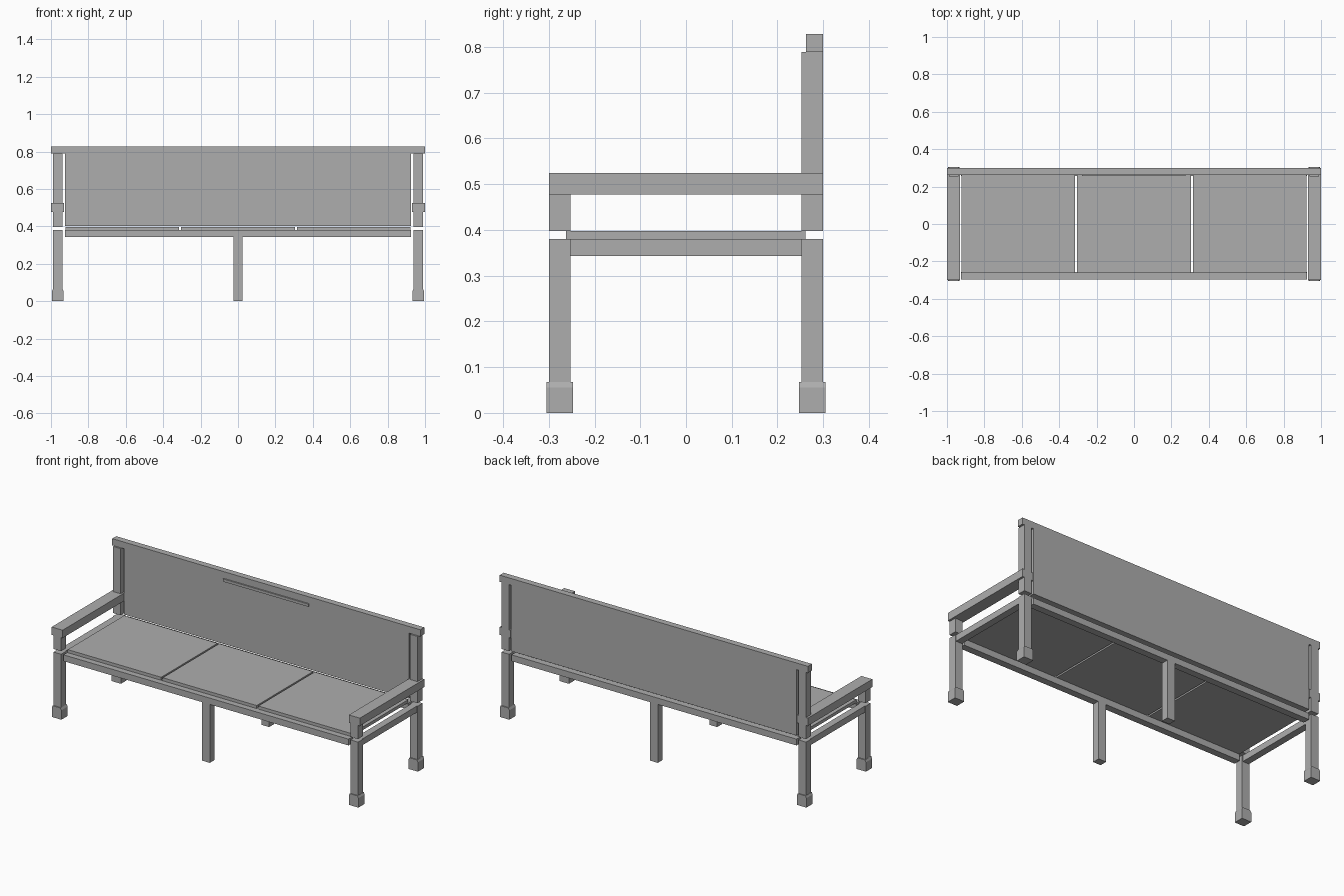
import bpy, bmesh

if "Cube" in bpy.data.objects:
    bpy.data.objects.remove(bpy.data.objects["Cube"])

grey = bpy.data.materials.new("plain grey")
grey.diffuse_color = (0.42, 0.42, 0.42, 1)
grey.use_nodes = True
grey.node_tree.nodes["Principled BSDF"].inputs["Base Color"].default_value = grey.diffuse_color


def box(name, x, y, z, inset_top=None):
    """Box from (min, max) ranges; inset_top=(dx, h) chamfers the two x sides at the top."""
    bm = bmesh.new()
    prof = [(x[0], z[0]), (x[1], z[0])]
    if inset_top:
        dx, h = inset_top
        prof += [(x[1], z[1] - h), (x[1] - dx, z[1]), (x[0] + dx, z[1]), (x[0], z[1] - h)]
    else:
        prof += [(x[1], z[1]), (x[0], z[1])]
    face = bm.faces.new([bm.verts.new((px, y[0], pz)) for px, pz in prof])
    ext = bmesh.ops.extrude_face_region(bm, geom=[face])
    verts = [g for g in ext["geom"] if isinstance(g, bmesh.types.BMVert)]
    bmesh.ops.translate(bm, verts=verts, vec=(0, y[1] - y[0], 0))
    bmesh.ops.recalc_face_normals(bm, faces=bm.faces)
    mesh = bpy.data.meshes.new(name)
    bm.to_mesh(mesh)
    bm.free()
    mesh.materials.append(grey)
    ob = bpy.data.objects.new(name, mesh)
    bpy.context.collection.objects.link(ob)
    return ob


def span(s, a, b):
    """Range a..b on the side given by the sign s."""
    return tuple(sorted((s * a, s * b)))


for sx, side in ((-1, "left"), (1, "right")):
    leg_x = span(sx, 0.939, 0.988)
    for sy, end in ((-1, "front"), (1, "back")):
        # corner legs with wider feet
        leg_y = span(sy, 0.253, 0.299)
        box(f"{side}_{end}_leg", leg_x, leg_y, (0.067, 0.38))
        box(f"{side}_{end}_foot", span(sx, 0.933, 0.995), span(sy, 0.247, 0.305),
            (0, 0.067), (0.006, 0.012))
        # arm supports, the rear ones rise to the top rail
        box(f"{side}_{end}_post", leg_x, leg_y, (0.398, 0.478 if sy < 0 else 0.789))
    # armrest and side rail
    box(f"{side}_armrest", span(sx, 0.929, 1.0), (-0.299, 0.299), (0.478, 0.524))
    box(f"{side}_side_rail", span(sx, 0.943, 0.984), (-0.253, 0.253), (0.343, 0.38))

# long seat rails and middle legs
for sy, end in ((-1, "front"), (1, "back")):
    box(f"{end}_seat_rail", (-0.925, 0.925), span(sy, 0.256, 0.297), (0.343, 0.38))
    box(f"{end}_middle_leg", (-0.025, 0.025), span(sy, 0.253, 0.297), (0, 0.343))

# three seat panels with narrow gaps
for i, x in enumerate(((-0.922, -0.315), (-0.305, 0.305), (0.315, 0.922))):
    box(f"seat_panel_{i + 1}", x, (-0.262, 0.261), (0.38, 0.398))

# backrest, top rail and the thin plate under the rail
box("back_panel", (-0.925, 0.925), (0.265, 0.299), (0.402, 0.789))
box("top_rail", (-1.0, 1.0), (0.262, 0.299), (0.789, 0.828))
box("back_plate", (-0.278, 0.276), (0.257, 0.265), (0.771, 0.787))
